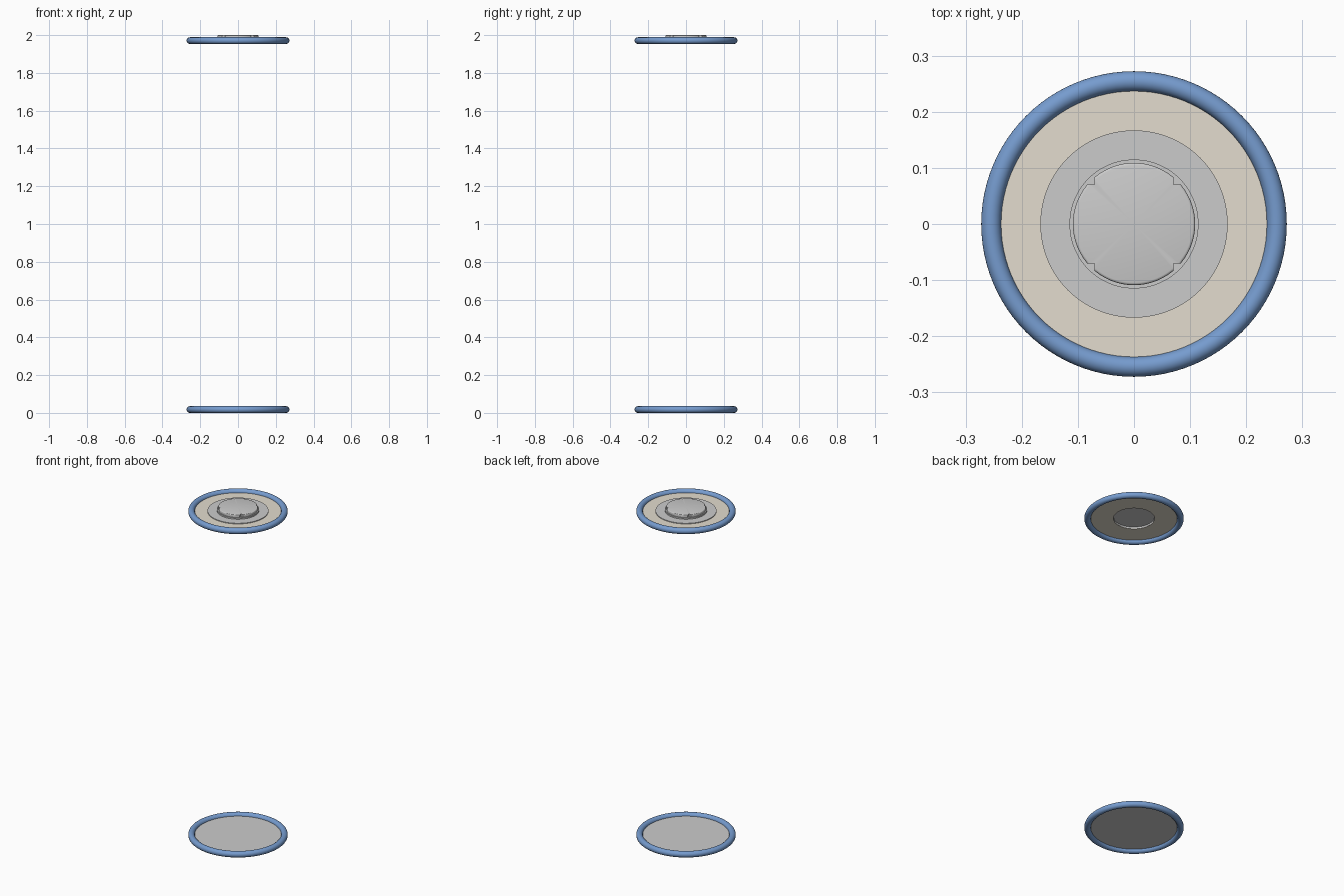
import bpy, math

if "Cube" in bpy.data.objects:
    bpy.data.objects.remove(bpy.data.objects["Cube"])

SEG = 96


def colour(name, rgb):
    m = bpy.data.materials.new(name)
    m.diffuse_color = (*rgb, 1)
    m.use_nodes = True
    m.node_tree.nodes["Principled BSDF"].inputs["Base Color"].default_value = m.diffuse_color
    return m


def finish(ob, name, mat=None):
    ob.name = name
    if mat:
        ob.data.materials.append(mat)
    bpy.ops.object.select_all(action='DESELECT')
    ob.select_set(True)
    bpy.context.view_layer.objects.active = ob
    bpy.ops.object.shade_smooth_by_angle(angle=math.radians(35))
    return ob


def lathe(name, profile, closed=False, mat=None):
    """Spin (radius, z) points around z; a radius of 0 becomes a single pole."""
    verts, faces, rows = [], [], []
    for r, z in profile:
        n = 1 if r == 0 else SEG
        rows.append([len(verts) + i % n for i in range(SEG)])
        verts += [(r * math.cos(math.tau * i / SEG), r * math.sin(math.tau * i / SEG), z) for i in range(n)]
    pairs = list(zip(rows, rows[1:])) + ([(rows[-1], rows[0])] if closed else [])
    for a, b in pairs:
        for i in range(SEG):
            j = (i + 1) % SEG
            faces.append(list(dict.fromkeys((a[i], a[j], b[j], b[i]))))
    me = bpy.data.meshes.new(name)
    me.from_pydata(verts, [], faces)
    ob = bpy.data.objects.new(name, me)
    bpy.context.collection.objects.link(ob)
    return finish(ob, name, mat)


blue = colour("blue", (0.18, 0.33, 0.62))
tan = colour("tan", (0.77, 0.72, 0.62))
R, r = 0.2545, 0.0178
LOW, HIGH = r, 1.971

# Rounded hoops at both ends
for name, z in (("bottom_hoop", LOW), ("top_hoop", HIGH)):
    bpy.ops.mesh.primitive_torus_add(major_radius=R, minor_radius=r, major_segments=SEG,
                                     minor_segments=24, location=(0, 0, z))
    finish(bpy.context.object, name, blue)

# Bottom plate and top panel with its centre opening
lathe("bottom_plate", [(0, LOW - 0.001), (0.24, LOW - 0.001), (0.24, LOW + 0.001), (0, LOW + 0.001)])
lathe("top_panel", [(0.113, HIGH - 0.001), (0.24, HIGH - 0.001), (0.24, HIGH + 0.001), (0.113, HIGH + 0.001)],
      True, tan)

# Flat washer around the cap
lathe("washer", [(0.113, HIGH), (0.167, HIGH), (0.167, 1.976), (0.113, 1.976)], True)

# Cap with a hollow underside, a low collar and a rounded top edge
cap = lathe("cap", [(0, 1.981), (0.112, 1.981), (0.112, HIGH), (0.115, HIGH), (0.115, 1.979), (0.115, 1.984),
                    (0.109, 1.984), (0.109, 1.995), (0.1085, 1.9975), (0.107, 1.9993), (0.1045, 2.0), (0, 2.0)])

# Four square notches in the cap edge
for sx in (-1, 1):
    for sy in (-1, 1):
        bpy.ops.mesh.primitive_cube_add(size=0.04, location=(sx * 0.09, sy * 0.09, 2.005))
        cutter = bpy.context.object
        cutter.name = "notch_cutter"
        cutter.hide_render = True
        cutter.hide_viewport = False
        cutter.display_type = 'WIRE'
        mod = cap.modifiers.new("notch", 'BOOLEAN')
        mod.operation = 'DIFFERENCE'
        mod.object = cutter
        bpy.context.view_layer.objects.active = cap
        bpy.ops.object.modifier_apply(modifier=mod.name)
        bpy.data.objects.remove(cutter, do_unlink=True)
finish(cap, "cap")
